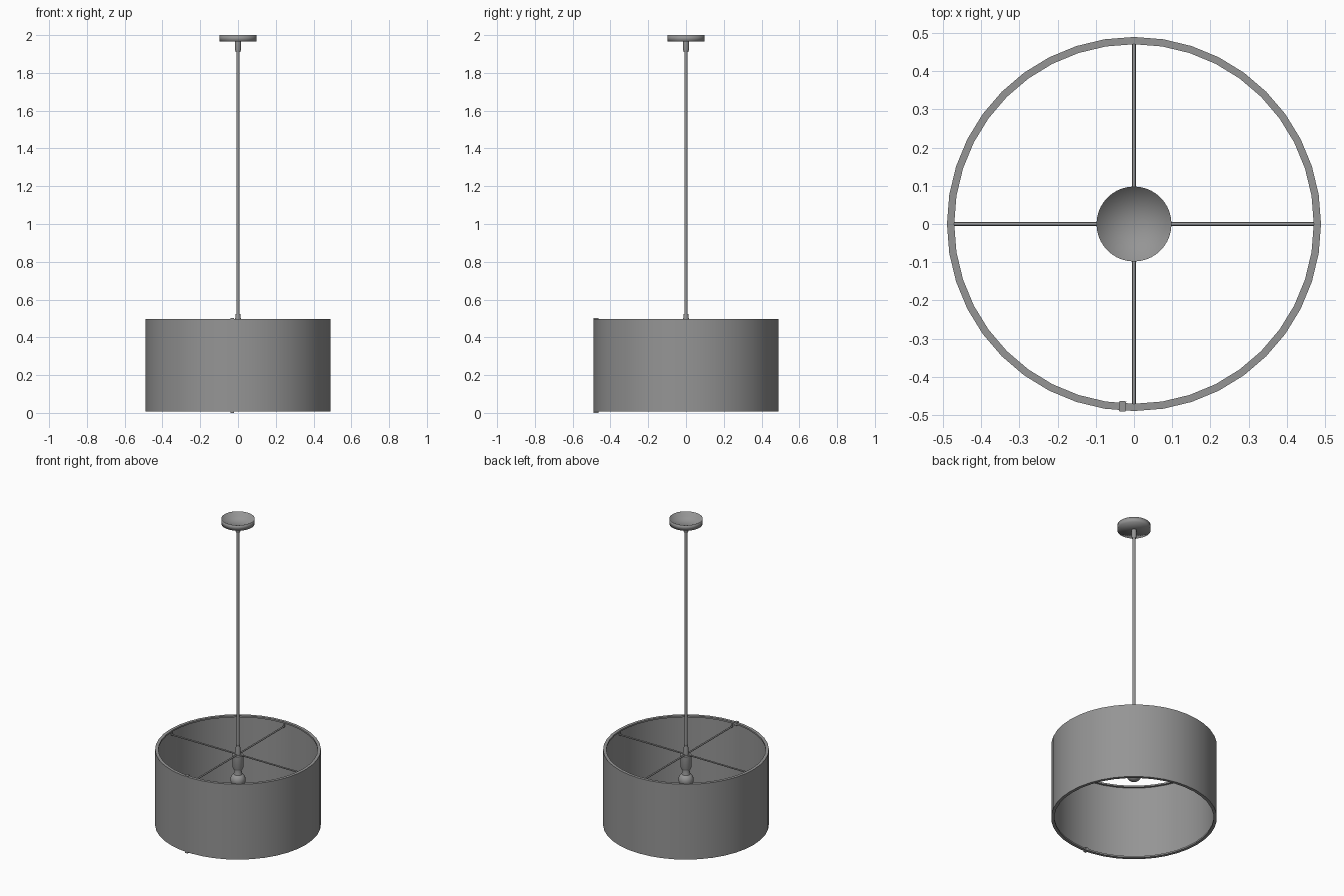
import bpy, bmesh
from math import sin, cos, pi, radians
from mathutils import Vector, Matrix

if "Cube" in bpy.data.objects:
    bpy.data.objects.remove(bpy.data.objects["Cube"])

# dark grey finish shared by all parts
dark = bpy.data.materials.new("dark_grey")
dark.diffuse_color = (0.3, 0.3, 0.3, 1)
dark.use_nodes = True
dark.node_tree.nodes["Principled BSDF"].inputs["Base Color"].default_value = dark.diffuse_color


def finish(name, bm, angle=35):
    bmesh.ops.remove_doubles(bm, verts=bm.verts, dist=1e-5)
    bmesh.ops.recalc_face_normals(bm, faces=bm.faces)
    me = bpy.data.meshes.new(name)
    bm.to_mesh(me)
    bm.free()
    me.materials.append(dark)
    ob = bpy.data.objects.new(name, me)
    bpy.context.collection.objects.link(ob)
    bpy.ops.object.select_all(action='DESELECT')
    ob.select_set(True)
    bpy.context.view_layer.objects.active = ob
    bpy.ops.object.shade_smooth_by_angle(angle=radians(angle))
    return ob


def lathe(name, profile, sides=24, closed=False, angle=35):
    """Spin an (r, z) profile around the z axis."""
    bm = bmesh.new()
    vs = [bm.verts.new((r, 0, z)) for r, z in profile]
    es = [bm.edges.new(p) for p in zip(vs, vs[1:])]
    if closed:
        es.append(bm.edges.new((vs[-1], vs[0])))
    bmesh.ops.spin(bm, geom=vs + es, cent=(0, 0, 0), axis=(0, 0, 1),
                   angle=2 * pi, steps=sides, use_duplicate=False)
    return finish(name, bm, angle)


def rod(bm, a, b, r, sides=8):
    """Add a capped cylinder between two points."""
    a, b = Vector(a), Vector(b)
    d = b - a
    m = Matrix.Translation((a + b) / 2) @ d.to_track_quat('Z', 'Y').to_matrix().to_4x4()
    bmesh.ops.create_cone(bm, cap_ends=True, segments=sides, radius1=r,
                          radius2=r, depth=d.length, matrix=m)


# drum shade with inward lips at both rims
lathe("drum_shade", [(0.489, 0.007), (0.489, 0.497), (0.470, 0.497), (0.470, 0.487),
                     (0.483, 0.487), (0.483, 0.017), (0.470, 0.017), (0.470, 0.007)],
      sides=40, closed=True)

# vertical seam strip left of the front centre, folded over both rims
bm = bmesh.new()
ang = radians(-93.6)
for r0, r1, z0, z1 in [(0.481, 0.491, 0.0, 0.502), (0.464, 0.491, 0.482, 0.502),
                       (0.464, 0.491, 0.0, 0.02)]:
    r = (r0 + r1) / 2
    m = (Matrix.Translation((r * cos(ang), r * sin(ang), (z0 + z1) / 2))
         @ Matrix.Rotation(ang, 4, 'Z') @ Matrix.Diagonal((r1 - r0, 0.018, z1 - z0, 1)))
    bmesh.ops.create_cube(bm, size=1, matrix=m)
finish("shade_seam", bm)

# four spokes, each bent upward at the rim
bm = bmesh.new()
for i in range(4):
    c, s = round(cos(i * pi / 2)), round(sin(i * pi / 2))
    rod(bm, (0, 0, 0.465), (0.477 * c, 0.477 * s, 0.465), 0.005)
    rod(bm, (0.475 * c, 0.475 * s, 0.462), (0.475 * c, 0.475 * s, 0.492), 0.005)
finish("shade_spokes", bm, angle=50)

# ceiling cup, open at the top, with softly shaded corners
lathe("ceiling_canopy", [(0, 1.965), (0.098, 1.965), (0.098, 2.0),
                         (0.097, 2.0), (0.097, 1.966), (0, 1.966)], sides=40, angle=100)

# collar below the canopy
lathe("canopy_collar", [(0, 1.9655), (0.016, 1.9655), (0.016, 1.925),
                        (0.012, 1.910), (0, 1.910)])

# hanging rod
lathe("hanging_rod", [(0, 1.93), (0.009, 1.93), (0.009, 0.5), (0, 0.5)], sides=16)

# tapered grip and bulb socket
lathe("bulb_socket", [(0, 0.524), (0.012, 0.524), (0.017, 0.48), (0.017, 0.463),
                      (0.033, 0.463), (0.033, 0.385), (0.027, 0.370), (0, 0.370)])

# round bulb with a neck into the socket
arc = [(0.045 * sin(t), 0.301 + 0.045 * cos(t))
       for t in [radians(35 + 145 * k / 12) for k in range(12)]]
lathe("bulb", [(0, 0.375), (0.022, 0.375), (0.022, 0.355)] + arc + [(0, 0.256)])
